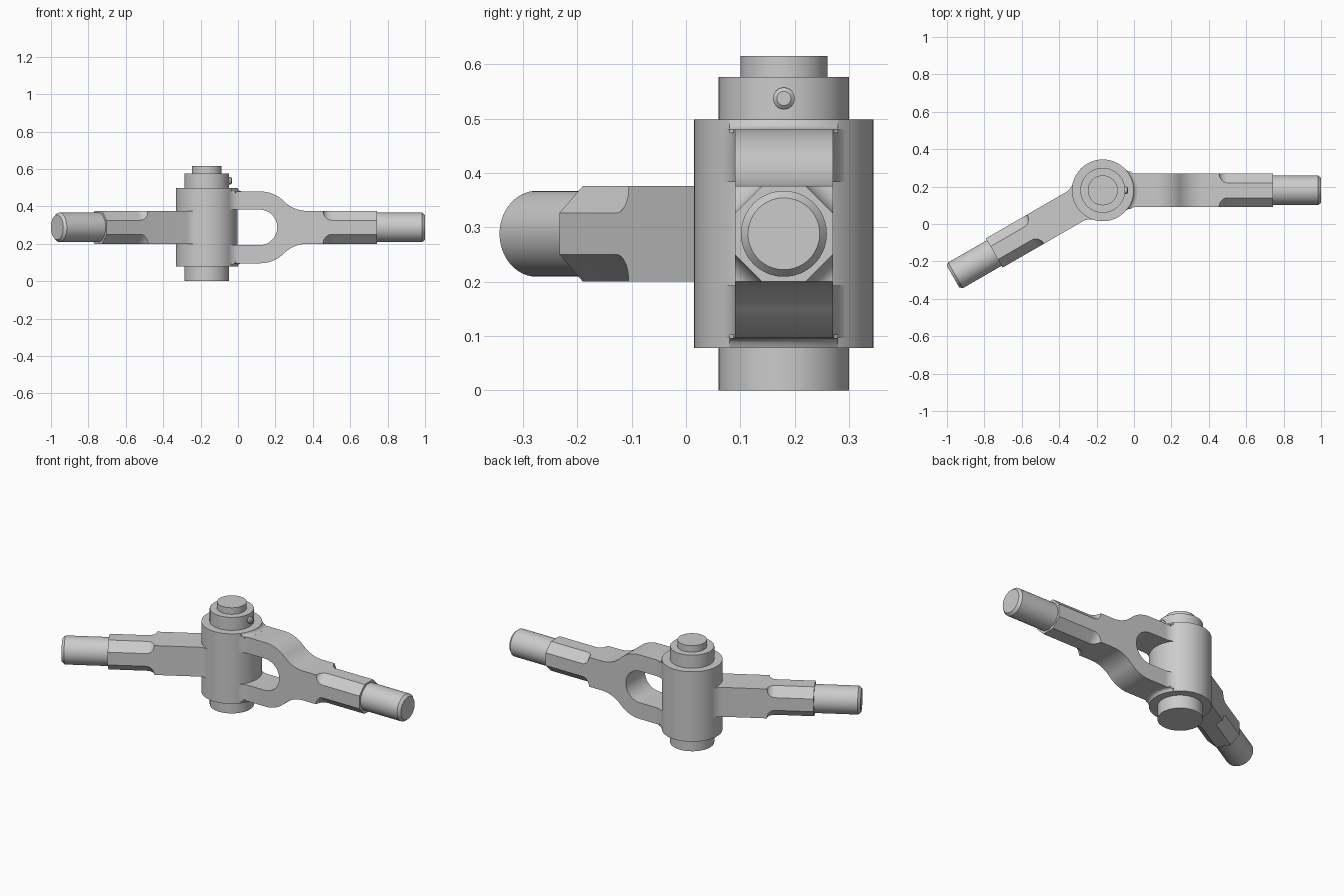
import bpy, bmesh
from math import sin, cos, pi, sqrt, radians

if "Cube" in bpy.data.objects:
    bpy.data.objects.remove(bpy.data.objects["Cube"])

AX, AY, ZC = -0.167, 0.18, 0.288     # hinge axis and arm centre height
W, H = 0.09, 0.088                   # arm half width / half height
HUB = 0.165


def finish(name, bm, loc, rot):
    bmesh.ops.recalc_face_normals(bm, faces=bm.faces)
    me = bpy.data.meshes.new(name)
    bm.to_mesh(me)
    bm.free()
    ob = bpy.data.objects.new(name, me)
    bpy.context.collection.objects.link(ob)
    ob.location, ob.rotation_euler = loc, rot
    bpy.ops.object.select_all(action='DESELECT')
    ob.select_set(True)
    bpy.context.view_layer.objects.active = ob
    bpy.ops.object.shade_smooth_by_angle(angle=radians(30))
    return ob


def loft(name, rings, loc=(AX, AY, ZC), rot=(0, 0, 0), caps=(True, True)):
    """Skin a row of equal-length point rings."""
    bm = bmesh.new()
    vs = [[bm.verts.new(p) for p in r] for r in rings]
    n = len(rings[0])
    for a, b in zip(vs, vs[1:]):
        for i in range(n):
            j = (i + 1) % n
            bm.faces.new((a[i], a[j], b[j], b[i]))
    if caps[0]:
        bm.faces.new(vs[0])
    if caps[1]:
        bm.faces.new(vs[-1])
    return finish(name, bm, loc, rot)


def turned(name, prof, loc=(AX, AY, ZC), rot=(0, 0, 0), n=64):
    """Round part along local x from (position, radius) pairs."""
    loft(name, [[(x, r * cos(2 * pi * i / n), r * sin(2 * pi * i / n))
                 for i in range(n)] for x, r in prof], loc, rot)


def octagon(x, c):
    return [(x, W - c, H), (x, W, H - c), (x, W, c - H), (x, W - c, -H),
            (x, c - W, -H), (x, -W, c - H), (x, -W, H - c), (x, c - W, H)]


def rod(side, start, shoulder, end, rot):
    """Chamfered shank with rounded run-outs, then a round stub."""
    run = [octagon(start + 0.045 * (1 - cos(t)), max(0.05 * sin(t), 0.0002))
           for t in [pi / 2 * i / 8 for i in range(9)]]
    loft(side + "_shank", run + [octagon(shoulder, 0.05)], rot=rot, caps=(False, True))
    turned(side + "_stub", [(shoulder - 0.02, 0.079), (end - 0.015, 0.079),
                            (end, 0.066)], rot=rot)


def flare(name, zlo, zhi, rot, reach=0.176):
    """Arm root that blends sideways into the round hub."""
    r = 0.08
    pts = [(0.09, 0.11)]
    for i in range(9):
        a = radians(224 + 46 * i / 8)
        pts.append((0.176 + r * cos(a), W + r + r * sin(a)))
    pts[-1] = (0.176, W)
    if reach > 0.176:
        pts.append((reach, W))
    loft(name, [[(x, w, zlo), (x, w, zhi), (x, -w, zhi), (x, -w, zlo)] for x, w in pts],
         rot=rot, caps=(True, False))


# hinge: hub, headed pin and collar, all standing on the vertical axis
UP = (0, -pi / 2, 0)
BASE = (AX, AY, 0)
turned("hub", [(0.078, HUB), (0.498, HUB)], BASE, UP, 96)
turned("hinge_pin_head", [(0, 0.12), (0.1, 0.12)], BASE, UP)
turned("collar", [(0.48, 0.12), (0.576, 0.12)], BASE, UP)
turned("hinge_pin_tip", [(0.5, 0.08), (0.615, 0.08)], BASE, UP)
turned("cross_pin", [(0.08, 0.02), (0.129, 0.02), (0.135, 0.013)],
       (AX, AY, 0.537), n=24)

# left arm, turned 210 degrees about the hinge
LEFT = (0, 0, radians(210))
flare("left_arm", -H, H, LEFT, 0.415)
rod("left", 0.415, 0.67, 0.924, LEFT)

# fork side profile: S-curved outside, round-ended slot inside
R, TH, X0, OUT, IN = 0.176, radians(45.2), 0.287, 0.192, 0.095
END = 0.622
upper = [(0.176, OUT)]
upper += [(X0 + R * sin(TH * i / 10), OUT - R * (1 - cos(TH * i / 10))) for i in range(11)]
upper += [(X0 + 2 * R * sin(TH) - R * sin(TH * i / 10), H + R * (1 - cos(TH * i / 10)))
          for i in range(9, -1, -1)]
upper += [(END, H)]
slot = [(0.176, -IN)]
slot += [(0.282 + IN * cos(a), IN * sin(a)) for a in [-pi / 2 + pi * i / 24 for i in range(25)]]
slot += [(0.176, IN)]
outline = upper + [(x, -z) for x, z in reversed(upper)] + slot
bm = bmesh.new()
sides = [[bm.verts.new((x, y, z)) for x, z in outline] for y in (-W, W)]
for s in sides:
    bm.faces.new(s)
for i, (x, z) in enumerate(outline):
    j = (i + 1) % len(outline)
    if x == outline[j][0] and x in (0.176, END):
        continue                     # hidden joints stay open
    bm.faces.new((sides[0][i], sides[0][j], sides[1][j], sides[1][i]))
finish("fork", bm, (AX, AY, ZC), (0, 0, 0))

# fork tine roots and the small fillets up to the hub rims
for tag, s in (("upper", 1), ("lower", -1)):
    flare(tag + "_tine_root", s * IN, s * OUT, (0, 0, 0))
    rings = []
    for i in range(13):
        y = -0.1 + 0.2 * i / 12
        x = sqrt(HUB ** 2 - y * y)
        rings.append([(x - 0.01, y, s * 0.185), (x - 0.01, y, s * 0.2095),
                      (x, y, s * 0.2095), (x + 0.004, y, s * 0.2),
                      (x + 0.010, y, s * 0.195), (x + 0.02, y, s * 0.1922),
                      (x + 0.02, y, s * 0.185)])
    loft(tag + "_tine_fillet", rings)
rod("right", END, 0.909, 1.167, (0, 0, 0))
